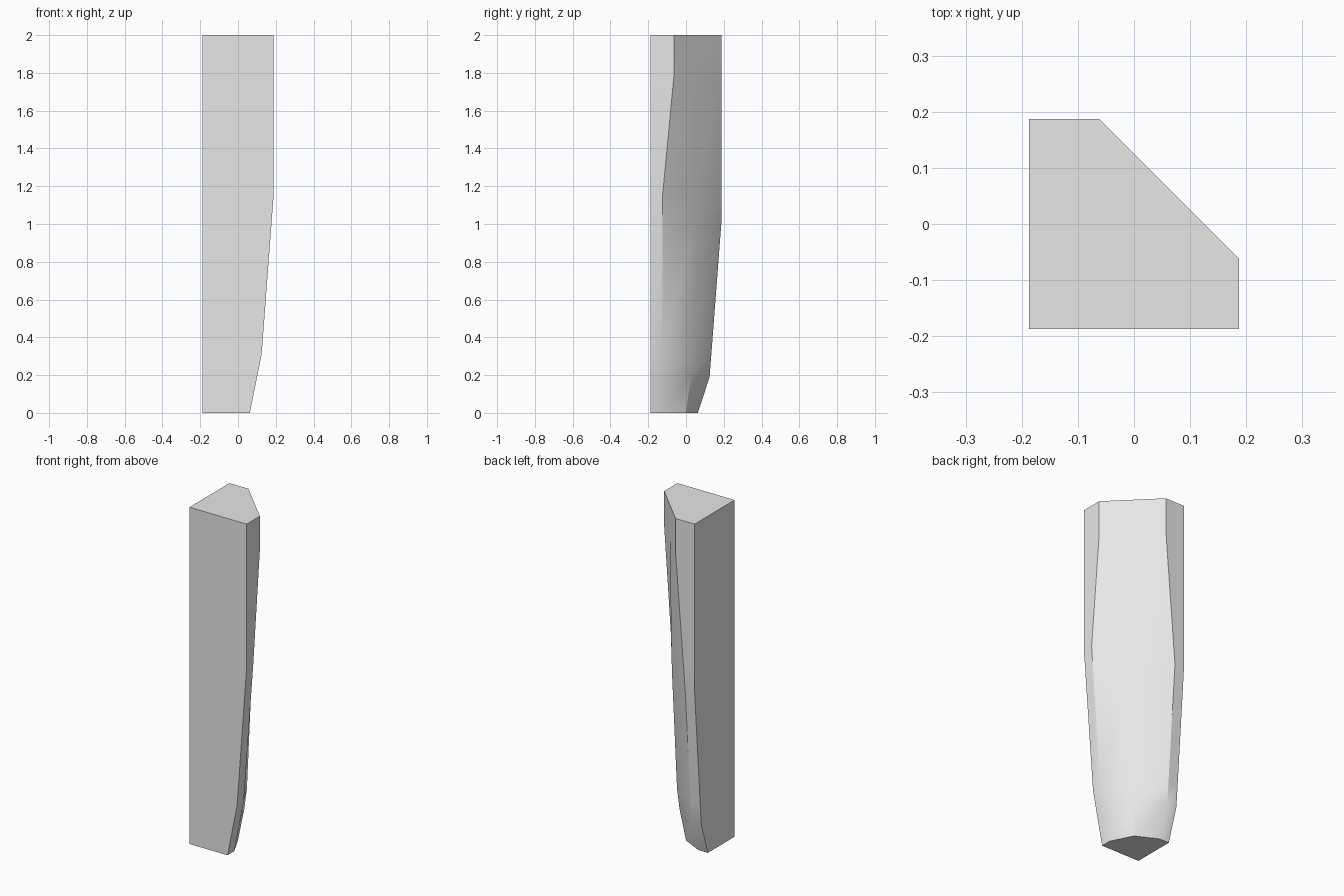
import bpy
import bmesh
import math

cube = bpy.data.objects.get("Cube")
if cube:
    bpy.data.objects.remove(cube, do_unlink=True)

# Single plain material
grey = bpy.data.materials.new("light_grey")
grey.use_nodes = True
colour = (0.8, 0.8, 0.8, 1)
grey.diffuse_color = colour
grey.node_tree.nodes["Principled BSDF"].inputs["Base Color"].default_value = colour

W = 0.1875   # half width of the block
E = 0.0625   # one step of the taper


def along(z, knots):
    """Piecewise linear value at height z from (height, value) knots."""
    for (z0, v0), (z1, v1) in zip(knots, knots[1:]):
        if z <= z1:
            return v0 + (v1 - v0) * (z - z0) / (z1 - z0)
    return knots[-1][1]


# Taper of each side, where the bevel starts, and the rounded bevel's ridge
side_x = [(0, E), (0.31, 2 * E), (1.14, W), (2, W)]
side_y = [(0, E), (0.19, 2 * E), (1.01, W), (2, W)]
start_x = [(0, -2 * E), (1.14, -2 * E), (1.8, -E), (2, -E)]
start_y = [(0, -2 * E), (1.01, -2 * E), (1.8, -E), (2, -E)]
ridge = [(0, 0), (0.25, 0.033), (1.07, 0.056), (1.8, E), (2, E)]


def section(z):
    x, y, m = along(z, side_x), along(z, side_y), along(z, ridge)
    return [(-W, -W), (x, -W), (x, along(z, start_x)), (m, m),
            (along(z, start_y), y), (-W, y)]


# Tapered post, lofted through the cross-sections
bm = bmesh.new()
heights = sorted({z for k in (side_x, side_y, start_x) for z, v in k})
rings = [[bm.verts.new((x, y, z)) for x, y in section(z)] for z in heights]
for low, high in zip(rings, rings[1:]):
    for i in range(len(low)):
        j = (i + 1) % len(low)
        bm.faces.new((low[i], low[j], high[j], high[i]))
bm.faces.new(rings[0][::-1])
bm.faces.new(rings[-1])
bmesh.ops.recalc_face_normals(bm, faces=bm.faces)

mesh = bpy.data.meshes.new("tapered_post")
bm.to_mesh(mesh)
bm.free()
mesh.materials.append(grey)
post = bpy.data.objects.new("tapered_post", mesh)
bpy.context.collection.objects.link(post)

# Soft bevel, crisp corners
bpy.ops.object.select_all(action="DESELECT")
post.select_set(True)
bpy.context.view_layer.objects.active = post
bpy.ops.object.shade_smooth_by_angle(angle=math.radians(30))
